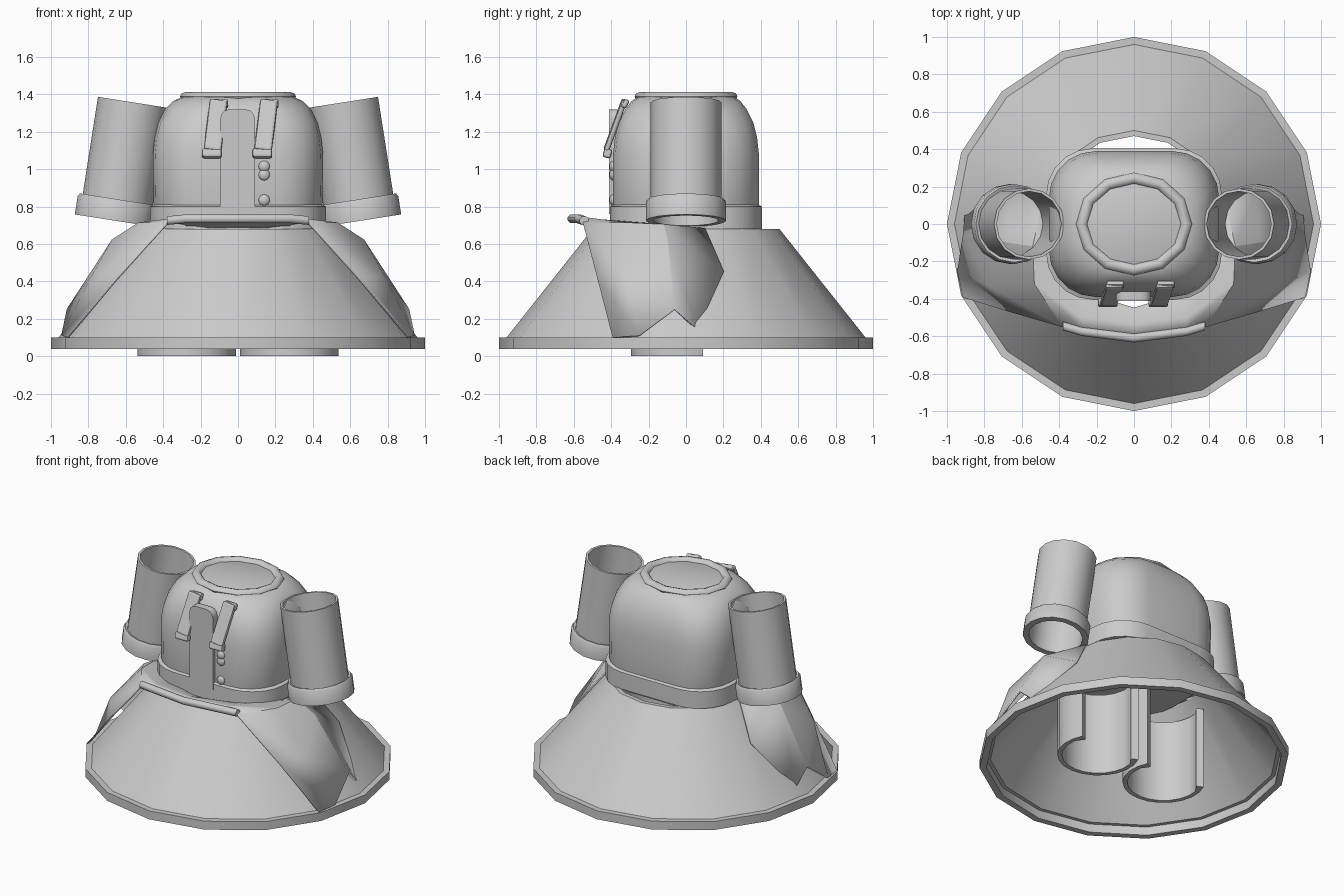
import bpy, bmesh, math
from mathutils import Matrix, Vector

if "Cube" in bpy.data.objects:
    bpy.data.objects.remove(bpy.data.objects["Cube"])


def add_mesh(name, verts, faces, angle=35):
    me = bpy.data.meshes.new(name)
    me.from_pydata(verts, [], faces)
    bm = bmesh.new()
    bm.from_mesh(me)
    bmesh.ops.recalc_face_normals(bm, faces=bm.faces)
    bm.to_mesh(me)
    bm.free()
    ob = bpy.data.objects.new(name, me)
    bpy.context.collection.objects.link(ob)
    bpy.ops.object.select_all(action='DESELECT')
    ob.select_set(True)
    bpy.context.view_layer.objects.active = ob
    bpy.ops.object.shade_smooth_by_angle(angle=math.radians(angle))
    return ob


def loft(name, rings, wrap_rings=False, wrap_pts=True, caps=False, angle=35):
    n, m = len(rings[0]), len(rings)
    verts = [p for r in rings for p in r]
    faces = []
    for i in range(m if wrap_rings else m - 1):
        for j in range(n if wrap_pts else n - 1):
            a, b, k = i * n, (i + 1) % m * n, (j + 1) % n
            faces.append((a + j, a + k, b + k, b + j))
    if caps:
        faces += [tuple(range(n)), tuple(range((m - 1) * n, m * n))]
    return add_mesh(name, verts, faces, angle)


def ellipse(rx, ry, z, n):
    return [(rx * math.cos(2 * math.pi * i / n), ry * math.sin(2 * math.pi * i / n), z)
            for i in range(n)]


def lathe(name, profile, n, angle=35):
    return loft(name, [ellipse(r, r, z, n) for r, z in profile], wrap_rings=True, angle=angle)


def round_rect(hx, hy, r, z, k=5):
    pts = []
    for q, (sx, sy) in enumerate([(1, 1), (-1, 1), (-1, -1), (1, -1)]):
        for i in range(k + 1):
            a = math.pi / 2 * (q + i / k)
            pts.append((sx * (hx - r) + r * math.cos(a), sy * (hy - r) + r * math.sin(a), z))
    return pts


def box(name, loc, size, rot=(0, 0, 0), bevel=0.01):
    bpy.ops.mesh.primitive_cube_add(size=1, location=loc, rotation=rot)
    ob = bpy.context.object
    ob.name = name
    ob.scale = size
    bpy.ops.object.transform_apply(location=False, rotation=False, scale=True)
    b = ob.modifiers.new("bevel", 'BEVEL')
    b.width, b.segments = bevel, 2
    return ob


# Skirt cone and thick hem
lathe("skirt", [(.96, .1), (.5, .68), (.47, .68), (.93, .1)], 16)
lathe("skirt_hem", [(1, .04), (1, .10), (.955, .10), (.955, .04)], 16)

# Draped overskirt: open at the front, folds on the sides
drape = [
    [(0, -.60, .74), (.28, -.56, .74), (.38, -.55, .71), (.65, -.47, .41), (.91, -.39, .1)],
    [(0, -.53, .73), (.28, -.50, .73), (.53, -.32, .71), (.77, -.33, .44), (.94, -.25, .11)],
    [(0, -.46, .70), (.27, -.41, .71), (.54, -.12, .70), (.67, -.10, .62), (.91, -.06, .25)],
    [(0, -.45, .69), (.30, -.36, .69), (.49, .10, .68), (.65, .20, .45), (.90, .06, .14)],
]
ob = loft("overskirt", drape, wrap_pts=False, angle=25)
mi = ob.modifiers.new("mirror", 'MIRROR')
mi.use_axis = (True, False, False)
so = ob.modifiers.new("thick", 'SOLIDIFY')
so.thickness, so.offset = .012, 0

# Rolled front edge of the overskirt
path = [(-.38, -.545, .725), (-.28, -.575, .735), (0, -.61, .735), (.28, -.575, .735), (.38, -.545, .725)]
loft("front_roll", [[(x, y + .025 * math.cos(a), z + .025 * math.sin(a))
                     for a in [math.pi * (i + .5) / 4 for i in range(8)]] for x, y, z in path],
     caps=True, angle=50)

# Bodice with rounded shoulders and a waistband
torso = [(.43, .38, .66), (.45, .39, .70), (.455, .39, 1.08), (.445, .38, 1.17), (.425, .36, 1.25),
         (.39, .325, 1.32), (.345, .29, 1.365), (.29, .25, 1.39)]
loft("bodice", [round_rect(hx, hy, min(.25, hy - .005), z) for hx, hy, z in torso], caps=True, angle=40)
loft("waistband", [round_rect(hx, hy, .25, z) for hx, hy, z in
                   [(.45, .385, .68), (.47, .405, .68), (.47, .405, .80), (.45, .385, .812)]], angle=30)

# Neck ring
ring = []
for i in range(12):
    a = 2 * math.pi * i / 12
    ring.append([((.28 + .03 * math.cos(b)) * math.cos(a), (.245 + .03 * math.cos(b)) * math.sin(a),
                  1.388 + .025 * math.sin(b)) for b in [2 * math.pi * k / 8 for k in range(8)]])
loft("neck_ring", ring, wrap_rings=True, angle=50)

# Sleeves with cuffs, leaning in toward the shoulders
for s, side in ((1, "right"), (-1, "left")):
    ob = lathe("sleeve_" + side, [(.19, .64), (.19, .11), (.205, .115), (.215, .10), (.215, 0),
                                  (.175, 0), (.175, .64)], 16, 40)
    ob.location = (s * .66, 0, .725)
    ob.rotation_euler = (0, math.radians(-8.9 * s), 0)

# Leg shells, open toward the back
for s, side in ((1, "right"), (-1, "left")):
    arc = []
    for i in range(15):
        a = math.radians(153 + 234 * i / 14)
        t = .05 if i in (0, 14) else .03
        c, d = math.cos(a), math.sin(a)
        arc.append([(s * .275 + r * c, -.03 + r * d, z)
                    for r, z in ((.265, .0), (.265, .58), (.265 - t, .58), (.265 - t, .0))])
    loft("leg_" + side, arc, caps=True)

# Front placket with a rounded top
outline = [(-.095, .76), (.09, .76)]
outline += [(.09 - .05 + .05 * math.cos(a), 1.27 + .05 * math.sin(a)) for a in (0, .5, 1.05, math.pi / 2)]
outline += [(-.045 + .05 * math.cos(a), 1.27 + .05 * math.sin(a)) for a in (math.pi / 2, 2.1, 2.6, math.pi)]
loft("placket", [[(x, y, z) for x, z in outline] for y in (-.412, -.36)], caps=True)

# Collar straps with folded ends
for i, x in enumerate((-.14, .13)):
    box(f"strap_{i}", (x + .02, -.378, 1.235), (.095, .03, .29),
        (math.radians(-20), math.radians(7), 0), .012)
    box(f"strap_end_{i}", (x, -.42, 1.085), (.105, .045, .05), (math.radians(-15), 0, 0), .012)
    box(f"strap_tip_{i}", (x + .04, -.325, 1.35), (.095, .03, .05), (math.radians(-30), 0, 0), .012)

# Buttons
for i, z in enumerate((1.015, .97, .835)):
    bpy.ops.mesh.primitive_uv_sphere_add(segments=12, ring_count=8, radius=.03, location=(.14, -.392, z))
    ob = bpy.context.object
    ob.name = f"button_{i}"
    ob.scale.y = .6
    bpy.ops.object.shade_smooth()
